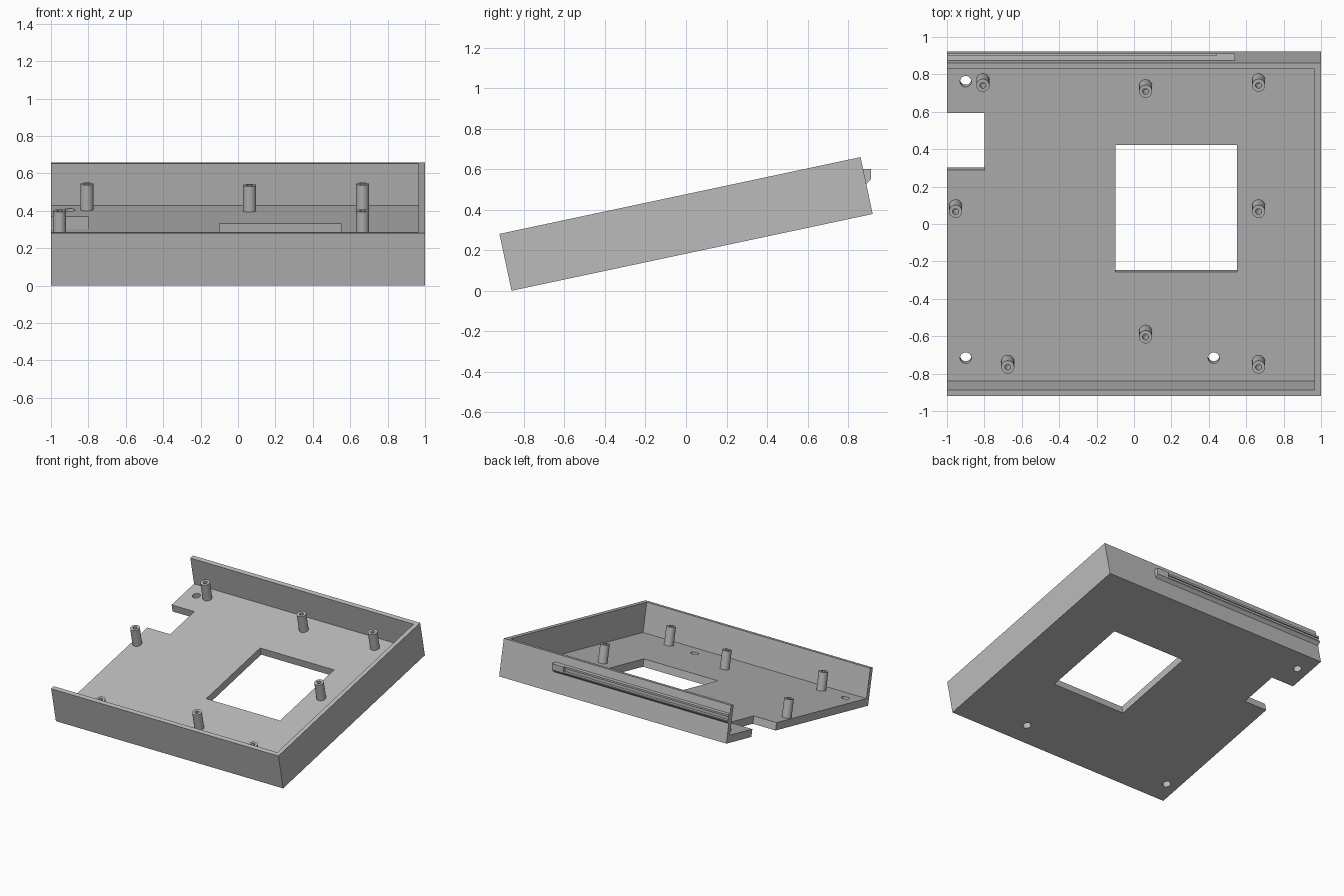
import bpy, bmesh, math
from mathutils import Matrix, Vector

cube = bpy.data.objects.get("Cube")
if cube:
    bpy.data.objects.remove(cube, do_unlink=True)

TILT = math.radians(12)
Y0 = -0.861                       # front bottom edge of the tilted tray
LENGTH, HEIGHT = 1.822, 0.287
WALL, FLOOR = 0.034, 0.059
POST_H, POST_R, BORE_R = 0.14, 0.035, 0.016
FRAME = Matrix.Translation((0, Y0, 0)) @ Matrix.Rotation(TILT, 4, 'X')

grey = bpy.data.materials.new("plain grey")
grey.use_nodes = True
colour = (0.5, 0.5, 0.5, 1)
grey.diffuse_color = colour
grey.node_tree.nodes["Principled BSDF"].inputs["Base Color"].default_value = colour


def finish(name, bm, matrix=None):
    """Turn a bmesh into a coloured object."""
    bmesh.ops.recalc_face_normals(bm, faces=bm.faces)
    mesh = bpy.data.meshes.new(name)
    bm.to_mesh(mesh)
    bm.free()
    mesh.materials.append(grey)
    obj = bpy.data.objects.new(name, mesh)
    bpy.context.collection.objects.link(obj)
    if matrix:
        obj.matrix_world = matrix
    return obj


def box(name, lo, hi, matrix=FRAME):
    bm = bmesh.new()
    lo, hi = Vector(lo), Vector(hi)
    bmesh.ops.create_cube(bm, size=1, matrix=Matrix.Translation((lo + hi) / 2)
                          @ Matrix.Diagonal((*(hi - lo), 1)))
    return finish(name, bm, matrix)


def activate(obj):
    bpy.ops.object.select_all(action='DESELECT')
    obj.select_set(True)
    bpy.context.view_layer.objects.active = obj


def smooth(obj):
    activate(obj)
    bpy.ops.object.shade_smooth_by_angle(angle=math.radians(35))


def cut(obj, cutter):
    """Subtract a cutter and discard it."""
    mod = obj.modifiers.new("cut", 'BOOLEAN')
    mod.operation, mod.solver, mod.object = 'DIFFERENCE', 'EXACT', cutter
    cutter.hide_render = True
    activate(obj)
    bpy.ops.object.modifier_apply(modifier=mod.name)
    bpy.data.objects.remove(cutter, do_unlink=True)


def slope(y, w):
    """Distance along the tray for a point at world y and height w above its base."""
    return (y - Y0 + w * math.sin(TILT)) / math.cos(TILT)


# Tray: floor with front, back and one side wall, open on the other side
tray = box("tray", (-1, 0, 0), (1, LENGTH, HEIGHT))
cut(tray, box("cavity", (-1.1, WALL, FLOOR), (1 - WALL, LENGTH - WALL, 0.5)))
cut(tray, box("window", (-0.1, 0.63, -0.1), (0.55, 1.324, 0.2)))
cut(tray, box("notch", (-1.1, 1.189, -0.1), (-0.8, 1.5, 0.2)))

# Screw holes through the floor
for x, y in ((-0.9, 0.762), (-0.9, -0.716), (0.426, -0.716)):
    bm = bmesh.new()
    bmesh.ops.create_cone(bm, cap_ends=True, segments=32, radius1=0.03, radius2=0.03,
                          depth=0.3, matrix=Matrix.Translation((x, slope(y, FLOOR), 0)))
    cut(tray, finish("hole", bm, FRAME))
smooth(tray)


# Hollow standoff posts, revolved from a profile
def post(x, y):
    bm = bmesh.new()
    profile = [(0, 0), (POST_R, 0), (POST_R, POST_H), (BORE_R, POST_H),
               (BORE_R, 0.02), (0, 0.02)]
    verts = [bm.verts.new((r, 0, z)) for r, z in profile]
    edges = [bm.edges.new(pair) for pair in zip(verts, verts[1:])]
    bmesh.ops.spin(bm, geom=verts + edges, axis=(0, 0, 1), cent=(0, 0, 0),
                   angle=math.tau, steps=32)
    bmesh.ops.remove_doubles(bm, verts=bm.verts, dist=0.0005)
    place = Matrix.Translation((x, slope(y, FLOOR + POST_H), FLOOR))
    smooth(finish("standoff_post", bm, FRAME @ place))


for x, y in ((-0.808, 0.741), (0.062, 0.709), (0.666, 0.741), (-0.954, 0.067),
             (0.666, 0.067), (0.062, -0.604), (-0.675, -0.765), (0.666, -0.765)):
    post(x, y)

# Upright rail on the back wall, with a slot open at one end
section = [(0.868, 0.6), (0.912, 0.6), (0.912, 0.55), (0.888, 0.525), (0.882, 0.525)]
bm = bmesh.new()
face = bm.faces.new([bm.verts.new((-1, y, z)) for y, z in section])
ext = bmesh.ops.extrude_face_region(bm, geom=[face])
bmesh.ops.translate(bm, vec=(1.54, 0, 0),
                    verts=[v for v in ext["geom"] if isinstance(v, bmesh.types.BMVert)])
rail = finish("back_rail", bm)
cut(rail, box("slot", (-1.1, 0.892, 0.558), (0.44, 1, 0.585), Matrix()))
cut(rail, box("lip_step", (-1.1, 0.902, 0.575), (0.44, 1, 0.7), Matrix()))
